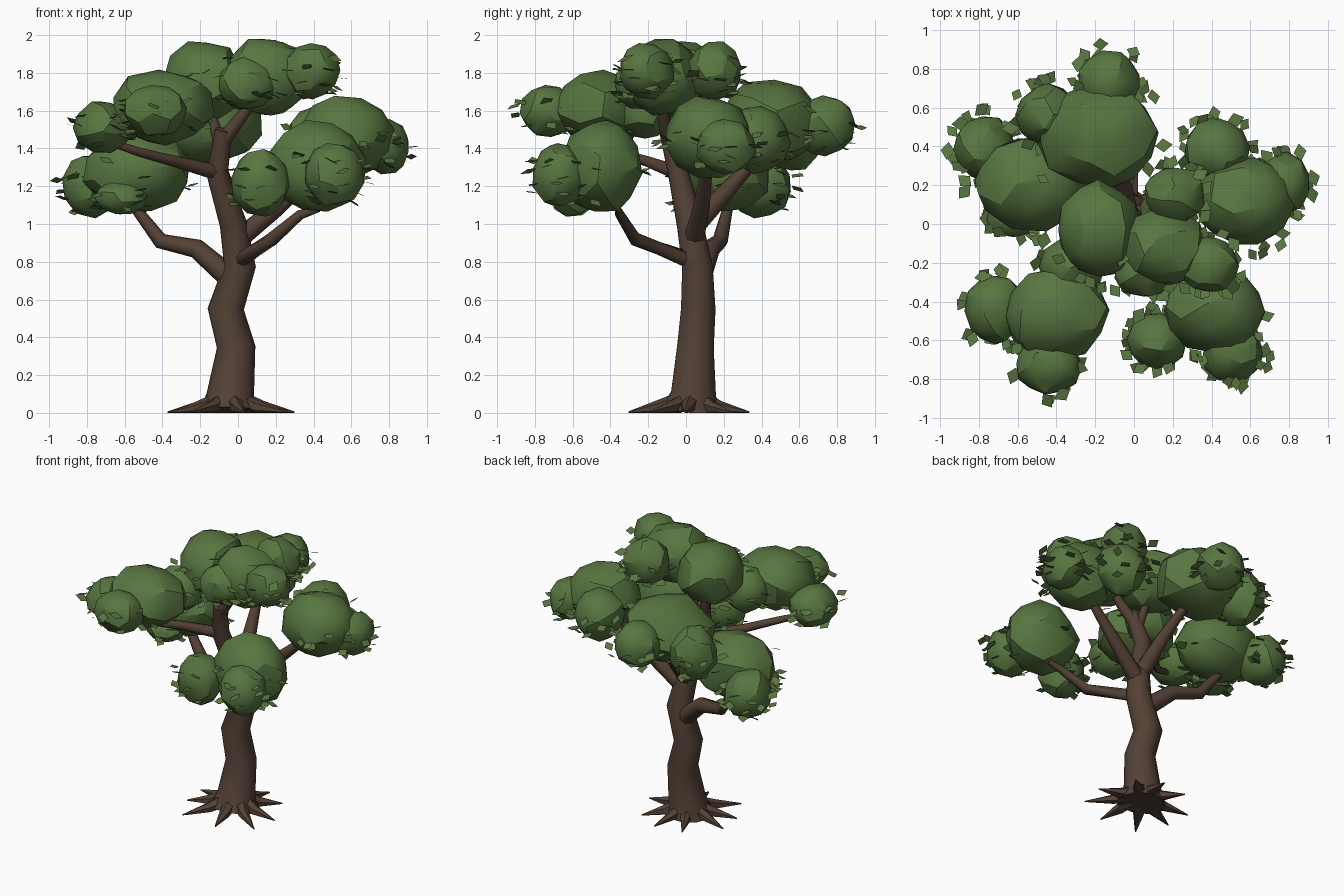
import bpy, bmesh, math, random
from mathutils import Vector, Euler

random.seed(11)
cube = bpy.data.objects.get("Cube")
if cube:
    bpy.data.objects.remove(cube, do_unlink=True)


def material(name, rgb):
    m = bpy.data.materials.new(name)
    m.use_nodes = True
    m.diffuse_color = (*rgb, 1)
    m.node_tree.nodes["Principled BSDF"].inputs["Base Color"].default_value = (*rgb, 1)
    return m


BARK = material("bark brown", (0.086, 0.052, 0.035))
GREEN = material("leaf green", (0.098, 0.180, 0.052))


def finish(bm, name, mat, angle=None):
    mesh = bpy.data.meshes.new(name)
    bm.normal_update()
    bm.to_mesh(mesh)
    bm.free()
    mesh.materials.append(mat)
    ob = bpy.data.objects.new(name, mesh)
    bpy.context.collection.objects.link(ob)
    if angle:
        bpy.ops.object.select_all(action="DESELECT")
        ob.select_set(True)
        bpy.context.view_layer.objects.active = ob
        bpy.ops.object.shade_smooth_by_angle(angle=math.radians(angle))
    return ob


def tube(bm, path, sides):
    """Tapered limb through (x, y, z, radius) points, kept above the ground."""
    pts = [Vector(p[:3]) for p in path]
    rings = []
    for i, p in enumerate(pts):
        d = (pts[min(i + 1, len(pts) - 1)] - pts[max(i - 1, 0)]).normalized()
        ref = Vector((0, 1, 0)) if abs(d.y) < 0.8 else Vector((1, 0, 0))
        u = d.cross(ref).normalized()
        v = d.cross(u)
        ring = []
        for k in range(sides):
            a = math.tau * k / sides
            co = p + (u * math.cos(a) + v * math.sin(a)) * path[i][3]
            co.z = max(co.z, 0)
            ring.append(bm.verts.new(co))
        rings.append(ring)
    for a, b in zip(rings, rings[1:]):
        for k in range(sides):
            n = (k + 1) % sides
            bm.faces.new((a[k], a[n], b[n], b[k]))
    bm.faces.new(rings[0][::-1])
    bm.faces.new(rings[-1])
    bmesh.ops.recalc_face_normals(bm, faces=bm.faces)


# Crooked trunk
bm = bmesh.new()
tube(bm, [(-.04, .02, 0, .165), (-.04, .04, .1, .125), (-.01, .05, .35, .102),
          (-.065, .065, .55, .096), (.01, .06, .78, .085), (-.025, .02, 1, .072),
          (-.11, -.04, 1.27, .058), (-.075, -.1, 1.5, .045)], 10)
finish(bm, "trunk", BARK, 60)

# Branches leading to each clump
branches = {
    "right_low_branch": [(0, .06, .68, .065), (-.22, .13, .87, .052),
                         (-.41, .18, .91, .042), (-.54, .22, 1.08, .028)],
    "left_front_branch": [(0, .04, .8, .045), (.18, -.27, .92, .036),
                          (.33, -.35, 1.05, .026), (.43, -.36, 1.08, .016)],
    "left_branch": [(0, .04, .92, .055), (.2, .08, 1.08, .045), (.5, .12, 1.35, .025)],
    "right_front_branch": [(-.1, -.04, 1.27, .042), (-.33, -.2, 1.33, .03),
                           (-.52, -.38, 1.38, .024), (-.7, -.44, 1.44, .018)],
    "back_branch": [(-.03, .03, .98, .06), (-.06, .22, 1.18, .045),
                    (-.12, .42, 1.4, .025)],
    "top_branch": [(-.08, -.09, 1.44, .042), (.02, -.12, 1.57, .032), (.12, -.12, 1.7, .02)],
    "top_right_branch": [(-.09, -.07, 1.4, .036), (-.16, -.03, 1.65, .02)],
}
for name, path in branches.items():
    bm = bmesh.new()
    tube(bm, path, 8)
    finish(bm, name, BARK, 60)

# Pointed roots spreading over the ground
bm = bmesh.new()
COUNT = 9
for i in range(COUNT):
    a = math.tau * (i + random.uniform(-.2, .2)) / COUNT
    c, s, reach = math.cos(a), math.sin(a), random.uniform(.31, .36)
    tube(bm, [(-.04 + c * .08, .03 + s * .08, .06, .045),
              (-.04 + c * .17, .01 + s * .17, .028, .036),
              (-.04 + c * reach, s * reach, .004, .004)], 6)
finish(bm, "roots", BARK, 50)

# Foliage clumps: centre, radii; the first of each group is the main mass
clumps = {
    "right_front": [((-.40, -.46, 1.62), (.27, .24, .2)), ((-.72, -.44, 1.51), (.16, .18, .14)),
                    ((-.44, -.73, 1.6), (.17, .15, .14)), ((-.32, -.22, 1.61), (.17, .15, .16))],
    "right_low": [((-.53, .21, 1.28), (.29, .25, .22)), ((-.77, .39, 1.2), (.16, .17, .17)),
                  ((-.62, .05, 1.14), (.14, .12, .09))],
    "left_front": [((.42, -.45, 1.3), (.26, .22, .25)), ((.12, -.60, 1.22), (.16, .15, .18)),
                   ((.51, -.67, 1.26), (.16, .15, .17))],
    "left": [((.57, .12, 1.46), (.26, .23, .22)), ((.78, .21, 1.41), (.13, .16, .15)),
             ((.43, .38, 1.45), (.17, .17, .18))],
    "back": [((-.18, .45, 1.54), (.31, .27, .23)), ((-.13, .73, 1.52), (.16, .17, .16)),
             ((-.45, .56, 1.47), (.16, .16, .19))],
    "crown": [((.15, -.12, 1.78), (.23, .2, .21)), ((.39, -.21, 1.81), (.15, .15, .15)),
              ((.21, .15, 1.81), (.16, .15, .16)), ((.05, -.24, 1.74), (.16, .14, .14))],
    "crown_right": [((-.18, -.03, 1.76), (.22, .25, .21))],
}


def blob(name, centre, size):
    """Uneven faceted ball."""
    bm = bmesh.new()
    bmesh.ops.create_icosphere(bm, subdivisions=2, radius=1)
    turn = Euler([random.uniform(0, 3) for _ in range(3)]).to_matrix()
    for v in bm.verts:
        p = turn @ v.co * random.uniform(.95, 1.06)
        v.co = Vector(centre) + Vector([a * b for a, b in zip(p, size)])
    finish(bm, name, GREEN, 26)


def leaves(bm, centre, size, count):
    """Loose diamond leaves lying nearly flat around the sides of a ball."""
    for _ in range(count):
        a, h = random.uniform(0, math.tau), random.uniform(-.8, .45)
        w = math.sqrt(1 - h * h) * random.uniform(1.02, 1.25)
        p = Vector(centre) + Vector((size[0] * w * math.cos(a), size[1] * w * math.sin(a), size[2] * h))
        tilt = Euler((random.uniform(-.5, .5), random.uniform(-.5, .5), random.uniform(0, 6))).to_matrix()
        r = random.uniform(.034, .048)
        bm.faces.new([bm.verts.new(p + tilt @ Vector(c) * r)
                      for c in ((1.1, 0, 0), (0, .8, 0), (-1, 0, 0), (0, -.8, 0))])


leaf_bm = bmesh.new()
for group, parts in clumps.items():
    for i, (centre, size) in enumerate(parts):
        blob(f"{group}_foliage_{i + 1}", centre, size)
        leaves(leaf_bm, centre, size, 20 if i else 8)
finish(leaf_bm, "loose_leaves", GREEN)
